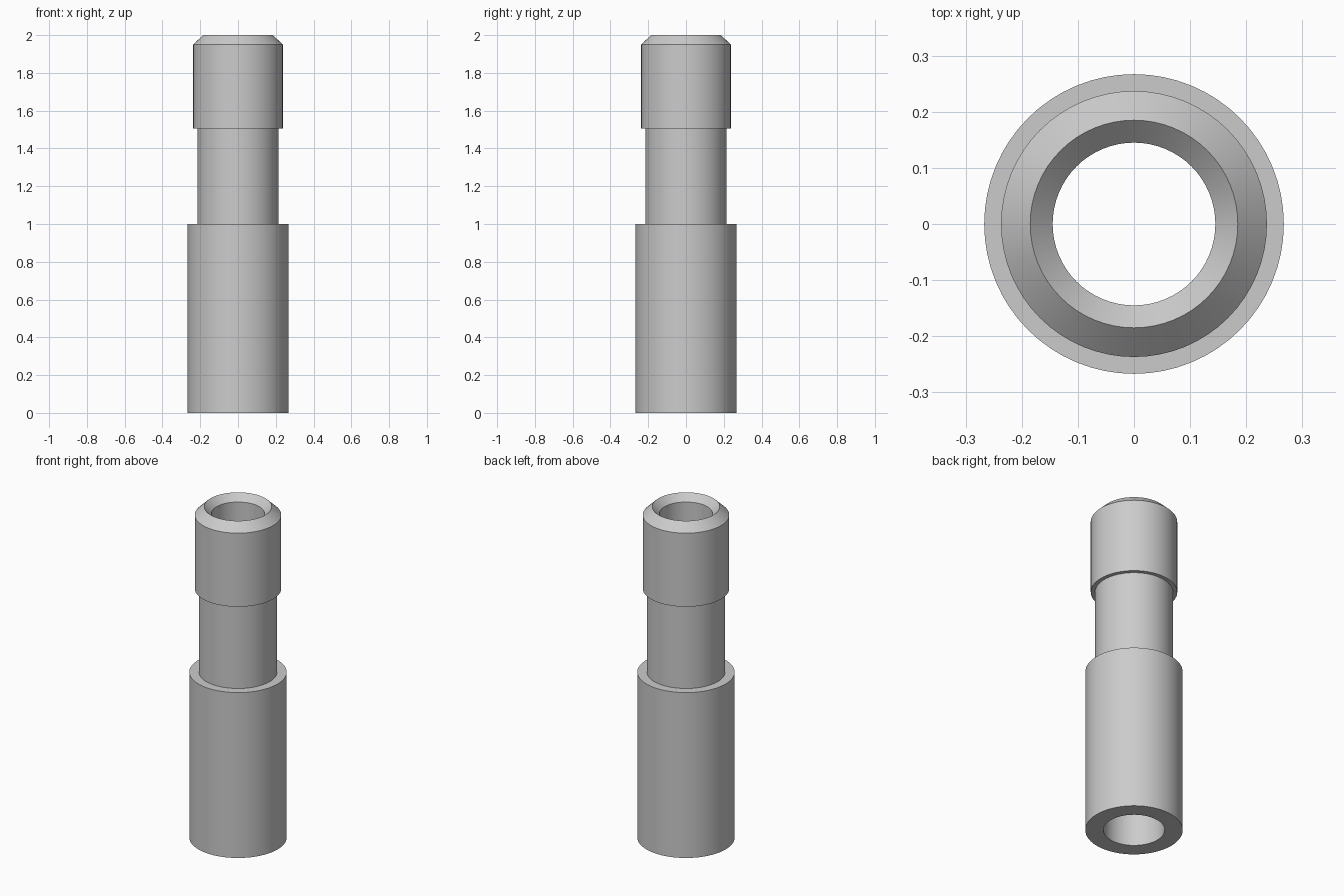
import bpy
import bmesh
from math import radians, tau
from mathutils import Matrix

cube = bpy.data.objects.get("Cube")
if cube:
    bpy.data.objects.remove(cube, do_unlink=True)

grey = bpy.data.materials.new("plain grey")
grey.use_nodes = True
colour = (0.6, 0.6, 0.6, 1)
grey.diffuse_color = colour
grey.node_tree.nodes["Principled BSDF"].inputs["Base Color"].default_value = colour


def lathe(name, profile, segments=64):
    """Spin a closed (radius, height) profile around the z axis."""
    bm = bmesh.new()
    rings = []
    for i in range(segments):
        turn = Matrix.Rotation(tau * i / segments, 3, "Z")
        rings.append([bm.verts.new(turn @ Matrix.Identity(3).col[0] * r
                                   + Matrix.Identity(3).col[2] * z)
                      for r, z in profile])
    n = len(profile)
    for i, ring in enumerate(rings):
        after = rings[(i + 1) % segments]
        for j in range(n):
            k = (j + 1) % n
            bm.faces.new((ring[j], after[j], after[k], ring[k]))
    bmesh.ops.recalc_face_normals(bm, faces=bm.faces)
    mesh = bpy.data.meshes.new(name)
    bm.to_mesh(mesh)
    bm.free()
    mesh.materials.append(grey)
    obj = bpy.data.objects.new(name, mesh)
    bpy.context.collection.objects.link(obj)
    bpy.ops.object.select_all(action="DESELECT")
    obj.select_set(True)
    bpy.context.view_layer.objects.active = obj
    bpy.ops.object.shade_smooth_by_angle(angle=radians(30))
    return obj


# Hollow stepped sleeve: wide base, narrow neck, chamfered collar, through bore
lathe("stepped_sleeve", [
    (0.168, 0), (0.267, 0), (0.267, 1),       # base
    (0.214, 1), (0.214, 1.505),               # neck
    (0.237, 1.505), (0.237, 1.95),            # collar
    (0.185, 2), (0.145, 1.96),                # outer chamfer and countersink
    (0.145, 1), (0.168, 1),                   # bore and wider lower bore
])
